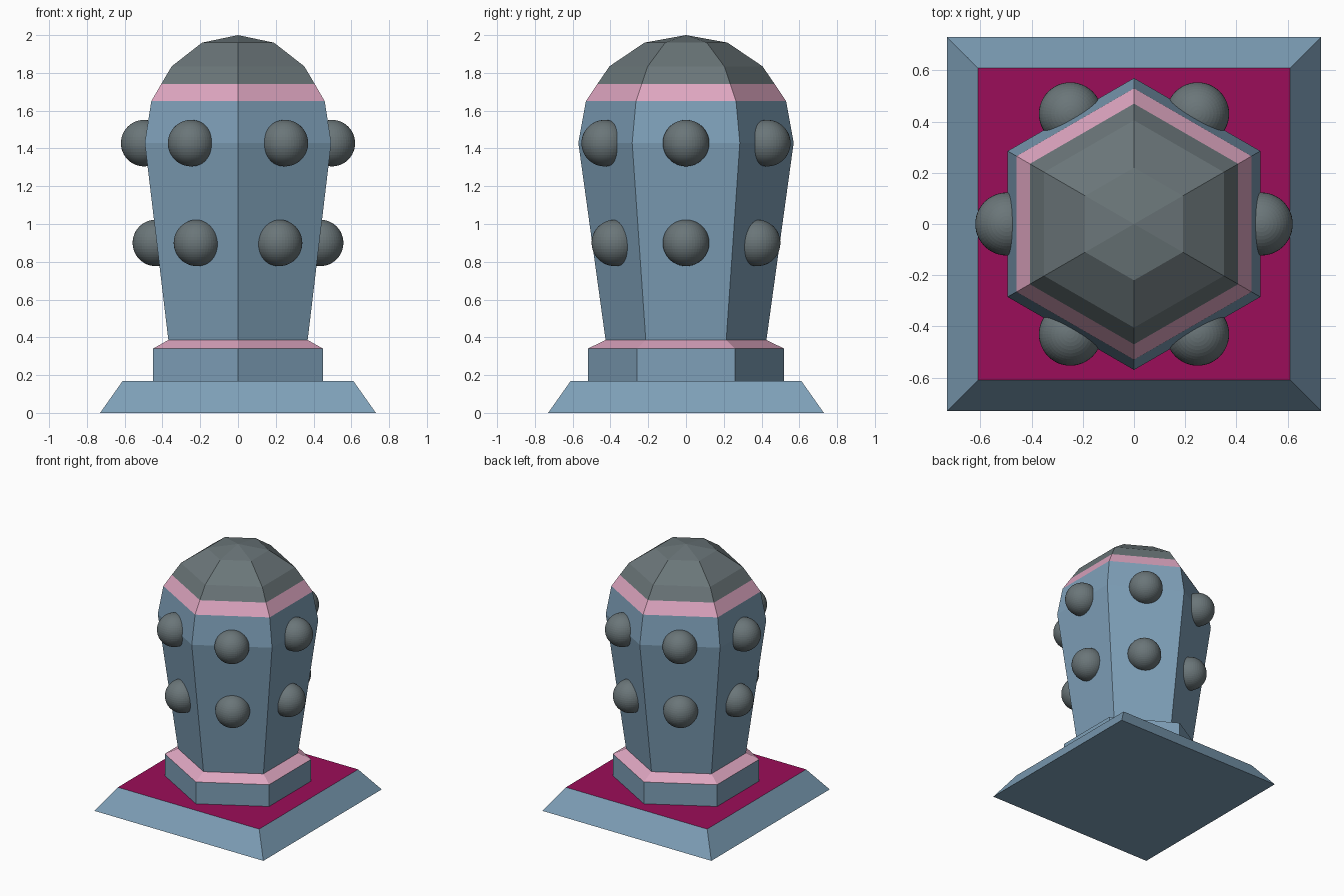
import bpy, bmesh, math
from mathutils import Vector

old = bpy.data.objects.get("Cube")
if old:
    bpy.data.objects.remove(old, do_unlink=True)


def material(name, rgb):
    m = bpy.data.materials.new(name)
    m.use_nodes = True
    colour = (*rgb, 1)
    m.diffuse_color = colour
    bsdf = next(n for n in m.node_tree.nodes if n.type == 'BSDF_PRINCIPLED')
    bsdf.inputs["Base Color"].default_value = colour
    return m


blue = material("slate blue", (0.21, 0.35, 0.48))
pink = material("soft pink", (0.73, 0.38, 0.53))
grey = material("dark grey", (0.145, 0.18, 0.19))
crimson = material("crimson", (0.33, 0.004, 0.10))


def finish(bm, name, mats, rule=None):
    """Turn the bmesh into an object, colouring faces by a rule."""
    bmesh.ops.recalc_face_normals(bm, faces=bm.faces)
    for f in bm.faces:
        f.material_index = rule(f) if rule else 0
    mesh = bpy.data.meshes.new(name)
    bm.to_mesh(mesh)
    bm.free()
    for m in mats:
        mesh.materials.append(m)
    obj = bpy.data.objects.new(name, mesh)
    bpy.context.scene.collection.objects.link(obj)
    return obj


def prism(name, profile, sides, turn, mats, rule=None):
    """Stack of regular polygons; profile lists (corner radius, height)."""
    bm = bmesh.new()
    rings = []
    for r, z in profile:
        count = sides if r else 1
        rings.append([bm.verts.new((r * math.cos(turn + math.tau * i / sides),
                                    r * math.sin(turn + math.tau * i / sides), z))
                      for i in range(count)])
    for low, high in zip(rings, rings[1:]):
        for i in range(sides):
            j = (i + 1) % sides
            if len(high) == 1:
                bm.faces.new((low[i], low[j], high[0]))
            else:
                bm.faces.new((low[i], low[j], high[j], high[i]))
    bm.faces.new(rings[0][::-1])
    if len(rings[-1]) > 1:
        bm.faces.new(rings[-1])
    return finish(bm, name, mats, rule)


# Square base with sloped sides and a crimson top
root2 = math.sqrt(2)
prism("base", [(0.73 * root2, 0), (0.61 * root2, 0.17)], 4, math.pi / 4,
      [blue, crimson], lambda f: int(f.normal.z > 0.9))

# Hexagonal collar with a pink bevel
prism("collar", [(0.52, 0.165), (0.52, 0.34), (0.428, 0.385)], 6, math.pi / 2,
      [blue, pink], lambda f: int(f.calc_center_median().z > 0.35))


# Tapered hexagonal body, pink band and grey dome
def body_colour(f):
    z = f.calc_center_median().z
    return 0 if z < 1.65 else 1 if z < 1.74 else 2


prism("body", [(0.425, 0.38), (0.57, 1.43), (0.53, 1.65), (0.47, 1.74),
               (0.405, 1.835), (0.22, 1.96), (0, 2)],
      6, math.pi / 2, [blue, pink, grey], body_colour)

# Two rows of round studs, one on each side of the body
for row, distance, height in (("lower", 0.435, 0.90), ("upper", 0.497, 1.428)):
    for i in range(6):
        a = math.tau * i / 6
        bm = bmesh.new()
        bmesh.ops.create_uvsphere(bm, u_segments=48, v_segments=24, radius=0.123)
        centre = Vector((distance * math.cos(a), distance * math.sin(a), height))
        bmesh.ops.translate(bm, verts=bm.verts, vec=centre)
        finish(bm, f"{row}_stud_{i + 1}", [grey])
